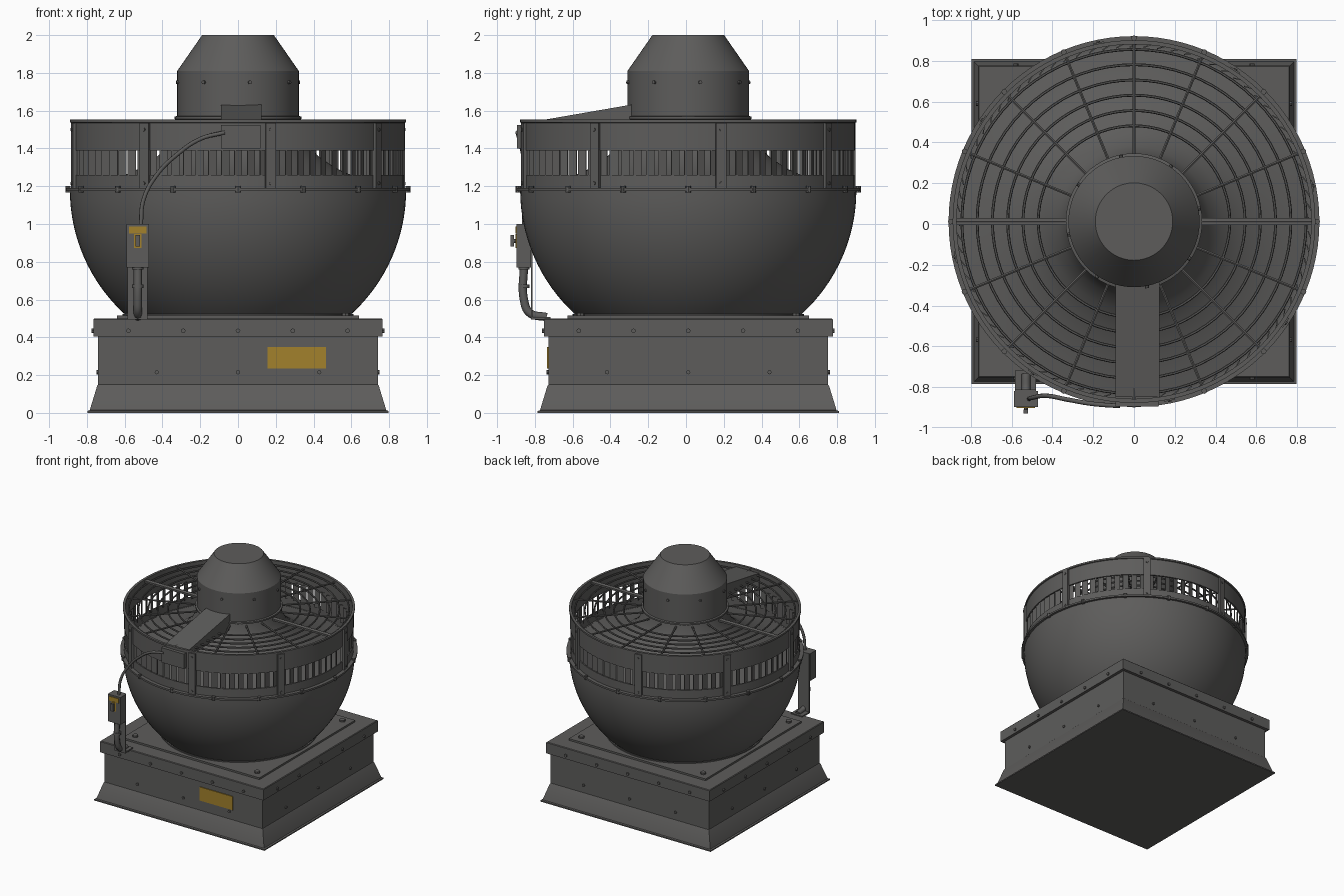
import bpy, bmesh, math
from mathutils import Matrix, Vector

if "Cube" in bpy.data.objects:
    bpy.data.objects.remove(bpy.data.objects["Cube"])

YC = 0.012  # fan axis offset, everything is built around the axis and shifted


def material(name, col):
    m = bpy.data.materials.new(name)
    m.diffuse_color = (*col, 1)
    m.use_nodes = True
    m.node_tree.nodes["Principled BSDF"].inputs["Base Color"].default_value = m.diffuse_color
    return m


GREY = material("dark_grey_metal", (0.11, 0.108, 0.105))
YELLOW = material("yellow_label", (0.36, 0.22, 0.025))


def finish(name, bm, mat=GREY):
    bmesh.ops.remove_doubles(bm, verts=bm.verts, dist=1e-5)
    bmesh.ops.recalc_face_normals(bm, faces=bm.faces)
    me = bpy.data.meshes.new(name)
    bm.to_mesh(me)
    bm.free()
    me.polygons.foreach_set("use_smooth", [True] * len(me.polygons))
    me.set_sharp_from_angle(angle=math.radians(30))
    me.materials.append(mat)
    ob = bpy.data.objects.new(name, me)
    ob.location.y = YC
    bpy.context.collection.objects.link(ob)
    return ob


def add_lathe(bm, pts, n=96, closed=False, rot=0.0):
    """Spin a (radius, z) profile round the z axis."""
    rings = [[bm.verts.new((r * math.cos(rot + math.tau * i / n),
                            r * math.sin(rot + math.tau * i / n), z)) for i in range(n)]
             for r, z in pts]
    pairs = list(zip(rings, rings[1:])) + ([(rings[-1], rings[0])] if closed else [])
    for a, b in pairs:
        for i in range(n):
            j = (i + 1) % n
            bm.faces.new((a[i], a[j], b[j], b[i]))
    if not closed:
        return rings[0], rings[-1]


def lathe(name, pts, closed=False, caps=(False, False), n=96):
    bm = bmesh.new()
    ends = add_lathe(bm, pts, n, closed)
    for ring, cap in zip(ends or (), caps):
        if cap:
            bm.faces.new(ring)
    return finish(name, bm)


def square(name, pts):
    """Stack of square cross-sections given as (half width, z)."""
    bm = bmesh.new()
    a, b = add_lathe(bm, [(h * math.sqrt(2), z) for h, z in pts], 4, rot=math.pi / 4)
    bm.faces.new(a)
    bm.faces.new(b)
    return finish(name, bm)


def add_box(bm, x0, x1, y0, y1, z0, z1, turn=Matrix()):
    m = (turn @ Matrix.Translation(((x0 + x1) / 2, (y0 + y1) / 2, (z0 + z1) / 2))
         @ Matrix.Diagonal((x1 - x0, y1 - y0, z1 - z0, 1)))
    bmesh.ops.create_cube(bm, size=1, matrix=m)


def box(name, *dims, mat=GREY):
    bm = bmesh.new()
    add_box(bm, *dims)
    return finish(name, bm, mat)


def add_rod(bm, a, b, r, n=8):
    a, b = Vector(a), Vector(b)
    d = b - a
    m = Matrix.Translation((a + b) / 2) @ d.to_track_quat('Z', 'Y').to_matrix().to_4x4()
    bmesh.ops.create_cone(bm, cap_ends=True, segments=n, radius1=r, radius2=r,
                          depth=d.length, matrix=m)


def turn(deg):
    """Rotation about the axis; 0 = front (-y), positive towards +x."""
    return Matrix.Rotation(math.radians(deg), 4, 'Z')


def tube(name, pts, r):
    cu = bpy.data.curves.new(name, 'CURVE')
    cu.dimensions = '3D'
    cu.bevel_depth, cu.bevel_resolution, cu.use_fill_caps = r, 2, True
    sp = cu.splines.new('BEZIER')
    sp.bezier_points.add(len(pts) - 1)
    for bp, p in zip(sp.bezier_points, pts):
        bp.co = p
        bp.handle_left_type = bp.handle_right_type = 'AUTO'
    ob = bpy.data.objects.new(name, cu)
    ob.location.y = YC
    cu.materials.append(GREY)
    bpy.context.collection.objects.link(ob)


# Roof curb with flared foot, overhanging cap and raised top plate
square("curb", [(0.797, 0), (0.797, 0.01), (0.785, 0.014), (0.745, 0.145), (0.74, 0.15), (0.74, 0.42)])
square("curb_cap", [(0.765, 0.405), (0.765, 0.495), (0.76, 0.5)])
square("top_plate", [(0.64, 0.495), (0.64, 0.515)])

# Curb fasteners
bm = bmesh.new()
for side in range(4):
    t = turn(90 * side)
    for x in (-0.58, -0.29, 0, 0.29, 0.58):
        add_rod(bm, t @ Vector((x, -0.755, 0.435)), t @ Vector((x, -0.775, 0.435)), 0.012)
    for x in (-0.43, 0, 0.43):
        add_rod(bm, t @ Vector((x, -0.73, 0.215)), t @ Vector((x, -0.75, 0.215)), 0.011)
    add_rod(bm, t @ Vector((0.57, 0.57, 0.5)), t @ Vector((0.57, 0.57, 0.53)), 0.022)
finish("curb_bolts", bm)
box("rating_plate", 0.155, 0.465, -0.747, -0.738, 0.235, 0.35, mat=YELLOW)

# Spherical bowl, its rim flange and the flared inner bell
R = 0.89
arc = [math.radians(47.8 * (1 - i / 16)) for i in range(17)]
lathe("bowl", [(0.612, 0.514), (0.612, 0.524)] + [(R * math.cos(a), 1.18 - R * math.sin(a)) for a in arc],
      caps=(True, False))
lathe("bowl_flange", [(0.86, 1.175), (0.91, 1.175), (0.91, 1.19), (0.86, 1.19)], True)
lathe("inner_bell", [(0.32, 1.57), (0.335, 1.49), (0.37, 1.42), (0.43, 1.355), (0.52, 1.295),
                     (0.63, 1.245), (0.75, 1.21), (0.88, 1.185)])

# Wind band: lower band, vane row, upper band with rolled lip
lathe("lower_band", [(0.87, 1.185), (0.88, 1.185), (0.88, 1.26), (0.87, 1.26)], True)
lathe("upper_band", [(0.87, 1.39), (0.882, 1.39), (0.882, 1.535), (0.89, 1.538), (0.89, 1.552),
                     (0.87, 1.552)], True)
bm = bmesh.new()
for i in range(80):
    t = turn(i * 4.5) @ Matrix.Translation((0, -0.865, 0)) @ turn(25)
    add_box(bm, -0.023, 0.023, -0.003, 0.003, 1.25, 1.40, t)
finish("vanes", bm)

# Vertical straps and flange bolts
bm = bmesh.new()
for i in range(8):
    t = turn(11.25 + 45 * i)
    add_box(bm, -0.028, 0.028, -0.896, -0.875, 1.185, 1.535, t)
    for z in (1.215, 1.50):
        add_rod(bm, t @ Vector((0, -0.89, z)), t @ Vector((0, -0.902, z)), 0.009)
finish("straps", bm)
bm = bmesh.new()
for i in range(16):
    add_rod(bm, turn(22.5 * i) @ Vector((0, -0.9, 1.168)), turn(22.5 * i) @ Vector((0, -0.9, 1.2)), 0.014)
finish("flange_bolts", bm)

# Wire guard: rings, spokes and two flat cross bars
bm = bmesh.new()
for r in (0.47, 0.545, 0.62, 0.695, 0.77, 0.845):
    add_lathe(bm, [(r + 0.007 * math.cos(k * math.tau / 6), 1.525 + 0.007 * math.sin(k * math.tau / 6))
                   for k in range(6)], 72, True)
for i in range(16):
    t = turn(22.5 * i)
    add_rod(bm, t @ Vector((0, -0.32, 1.535)), t @ Vector((0, -0.88, 1.535)), 0.008, 6)
for s in (90, -90):
    add_box(bm, -0.018, 0.018, -0.88, -0.32, 1.525, 1.54, turn(s))
finish("wire_guard", bm)

# Motor hood with bolts
lathe("motor_hood", [(0.315, 1.50), (0.315, 1.55), (0.335, 1.555), (0.335, 1.568), (0.322, 1.572),
                     (0.322, 1.81), (0.19, 2.0)], caps=(True, True), n=64)
bm = bmesh.new()
for i in range(8):
    t = turn(11.25 + 45 * i)
    add_rod(bm, t @ Vector((0, -0.31, 1.75)), t @ Vector((0, -0.333, 1.75)), 0.01)
finish("hood_bolts", bm)

# Sloping wiring channel from hood to rim
bm = bmesh.new()
side = [(-0.30, 1.50), (-0.30, 1.632), (-0.86, 1.535), (-0.86, 1.48)]
left = [bm.verts.new((-0.09, y, z)) for y, z in side]
f = bm.faces.new(left)
ext = bmesh.ops.extrude_face_region(bm, geom=[f])["geom"]
bmesh.ops.translate(bm, verts=[v for v in ext if isinstance(v, bmesh.types.BMVert)], vec=(0.215, 0, 0))
bm.faces.new(left) if not f.is_valid else None
finish("wiring_channel", bm)
box("junction_box", -0.09, 0.12, -0.908, -0.86, 1.40, 1.525)

# Cable and conduit
tube("cable", [(-0.07, -0.905, 1.485), (-0.2, -0.895, 1.45), (-0.32, -0.875, 1.37), (-0.43, -0.855, 1.26),
               (-0.5, -0.865, 1.13), (-0.515, -0.87, 0.99)], 0.011)
tube("conduit", [(-0.53, -0.87, 0.78), (-0.53, -0.87, 0.60), (-0.53, -0.84, 0.53), (-0.53, -0.75, 0.507)], 0.022)
bm = bmesh.new()
for z in (0.67, 0.77):
    add_rod(bm, (-0.53, -0.87, z - 0.01), (-0.53, -0.87, z + 0.01), 0.03, 16)
finish("conduit_collars", bm)

# Disconnect switch on its bracket
bm = bmesh.new()
add_box(bm, -0.585, -0.48, -0.832, -0.824, 0.5, 1.0)
add_box(bm, -0.585, -0.48, -0.832, -0.73, 0.495, 0.508)
finish("switch_bracket", bm)
box("switch_box", -0.59, -0.472, -0.91, -0.832, 0.77, 1.0)
box("switch_label", -0.577, -0.485, -0.915, -0.909, 0.95, 0.987, mat=YELLOW)
box("switch_dial_plate", -0.55, -0.512, -0.915, -0.909, 0.872, 0.948, mat=YELLOW)
bm = bmesh.new()
add_rod(bm, (-0.531, -0.905, 0.91), (-0.531, -0.93, 0.91), 0.01)
add_box(bm, -0.542, -0.52, -0.942, -0.923, 0.88, 0.942)
finish("switch_handle", bm)
